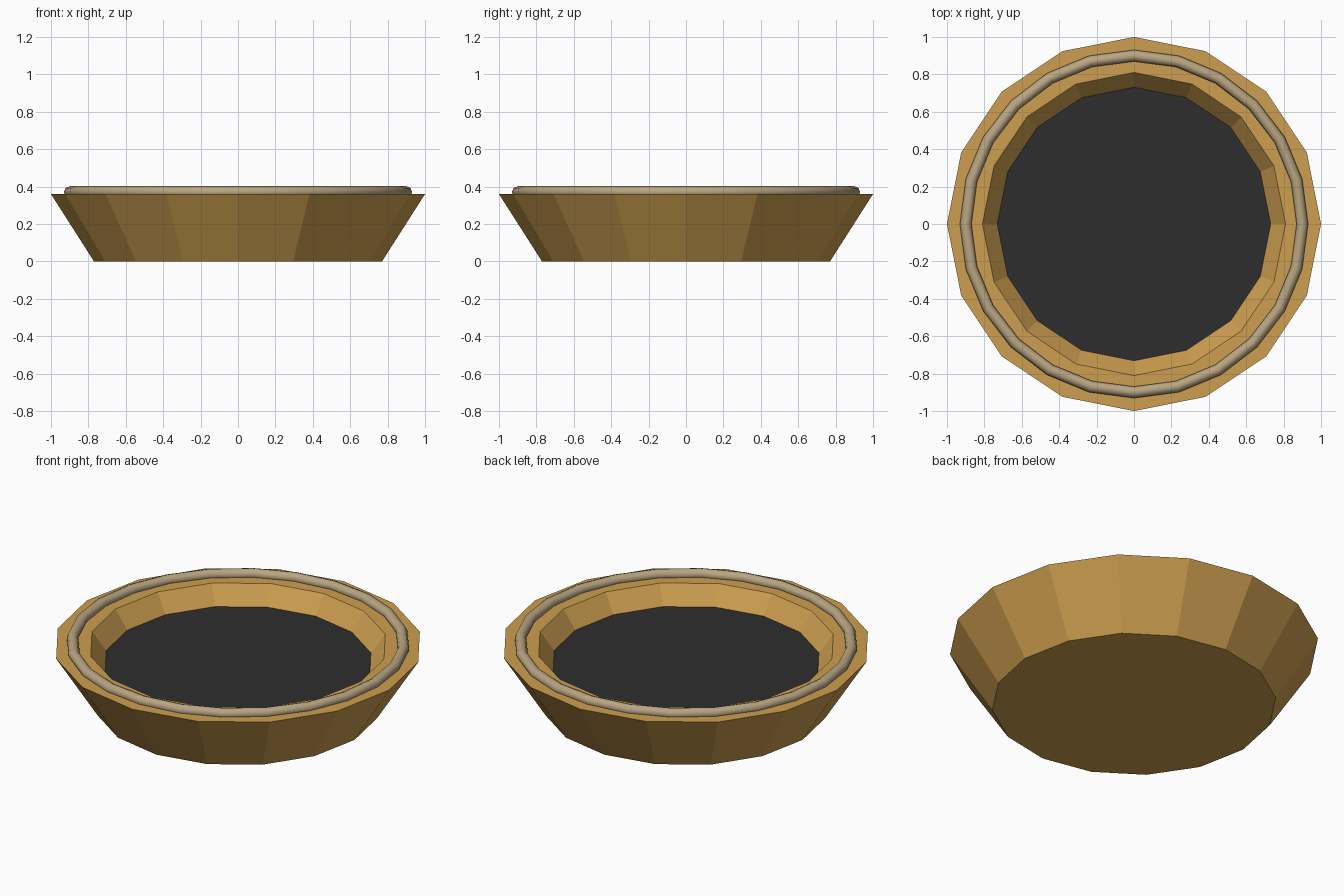
import bpy, bmesh, math

if "Cube" in bpy.data.objects:
    bpy.data.objects.remove(bpy.data.objects["Cube"])

SIDES = 16


def material(name, rgb):
    m = bpy.data.materials.new(name)
    m.diffuse_color = (*rgb, 1.0)
    m.use_nodes = True
    m.node_tree.nodes["Principled BSDF"].inputs["Base Color"].default_value = m.diffuse_color
    return m


def lathe(name, profile, sides, mat):
    """Revolve (radius, z) rings around z and cap both ends."""
    bm = bmesh.new()
    rings = [[bm.verts.new((r * math.cos(2 * math.pi * i / sides),
                            r * math.sin(2 * math.pi * i / sides), z))
              for i in range(sides)] for r, z in profile]
    for a, b in zip(rings, rings[1:]):
        for i in range(sides):
            j = (i + 1) % sides
            bm.faces.new((a[i], a[j], b[j], b[i]))
    bm.faces.new(rings[0][::-1])
    bm.faces.new(rings[-1])
    bmesh.ops.recalc_face_normals(bm, faces=bm.faces)
    mesh = bpy.data.meshes.new(name)
    bm.to_mesh(mesh)
    bm.free()
    mesh.materials.append(mat)
    obj = bpy.data.objects.new(name, mesh)
    bpy.context.collection.objects.link(obj)
    return obj


ochre = material("ochre", (0.61, 0.342, 0.08))
charcoal = material("charcoal", (0.027, 0.027, 0.027))
tan = material("tan", (0.485, 0.376, 0.223))

# Faceted dish: flared outer wall, flat rim, sloping inner wall, floor
lathe("dish", [(0.77, 0), (1.0, 0.36), (0.81, 0.36), (0.73, 0.252)], SIDES, ochre)

# Dark filling lying on the dish floor
lathe("filling", [(0.73, 0.252), (0.731, 0.255)], SIDES, charcoal)

# Smooth rounded ring resting on the rim
bpy.ops.mesh.primitive_torus_add(major_radius=0.9, minor_radius=0.031,
                                 major_segments=24, minor_segments=8,
                                 location=(0, 0, 0.371))
ring = bpy.context.object
ring.name = "rim_ring"
ring.data.materials.append(tan)
bpy.ops.object.shade_smooth()
